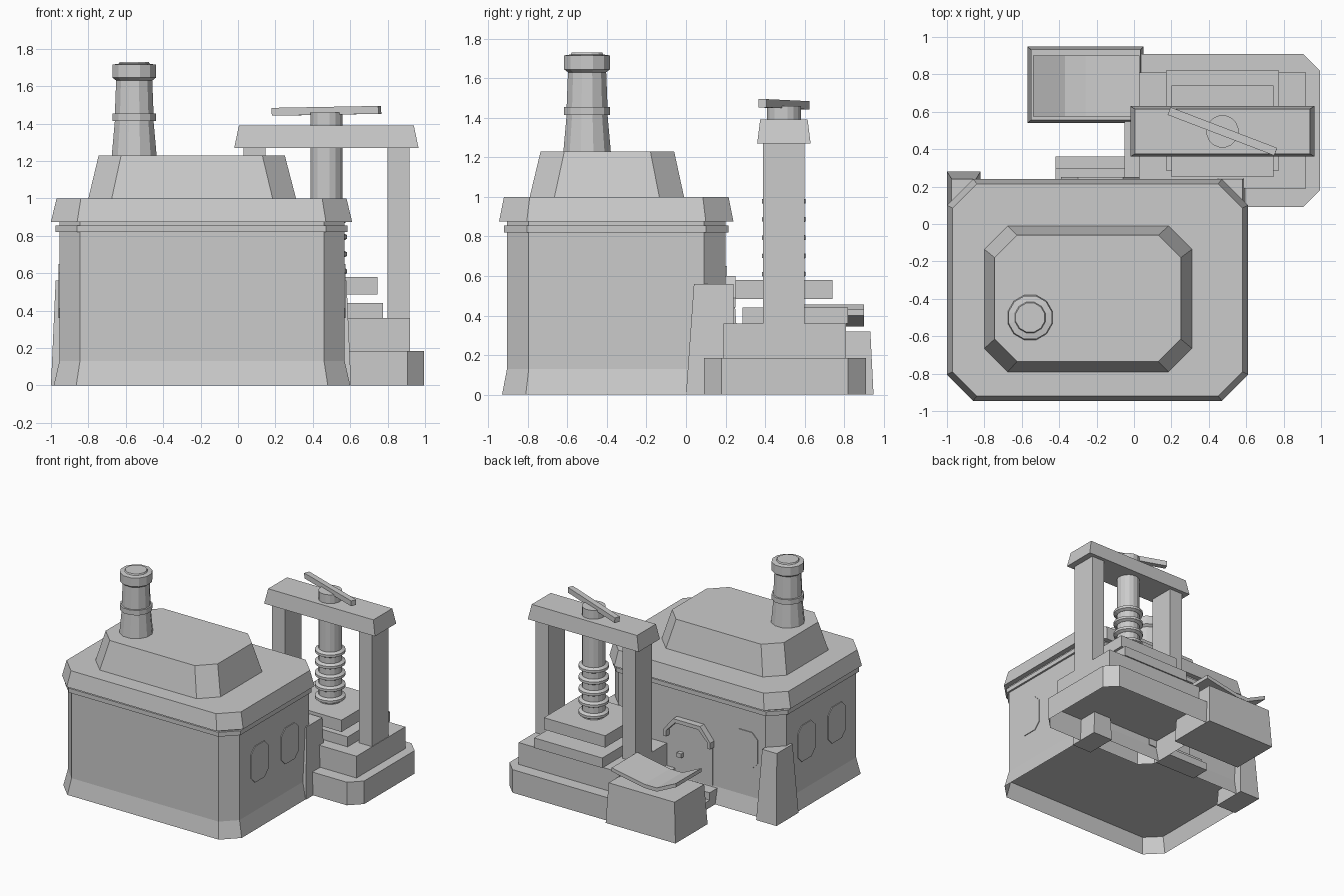
import bpy, bmesh, math
from mathutils import Vector

cube = bpy.data.objects.get("Cube")
if cube:
    bpy.data.objects.remove(cube, do_unlink=True)

stone = bpy.data.materials.new("plain_grey")
stone.use_nodes = True
GREY = (0.6, 0.6, 0.6, 1)
stone.diffuse_color = GREY
stone.node_tree.nodes["Principled BSDF"].inputs["Base Color"].default_value = GREY


def finish(name, bm, closed=True):
    if closed:
        bmesh.ops.recalc_face_normals(bm, faces=bm.faces)
    mesh = bpy.data.meshes.new(name)
    bm.to_mesh(mesh)
    bm.free()
    mesh.materials.append(stone)
    obj = bpy.data.objects.new(name, mesh)
    bpy.context.collection.objects.link(obj)
    return obj


def loft(name, rings, bottom=True, top=True):
    """Skin a stack of matching point rings."""
    bm = bmesh.new()
    loops = [[bm.verts.new(p) for p in ring] for ring in rings]
    n = len(loops[0])
    for low, high in zip(loops, loops[1:]):
        for i in range(n):
            j = (i + 1) % n
            bm.faces.new((low[i], low[j], high[j], high[i]))
    if bottom:
        bm.faces.new(loops[0][::-1])
    if top:
        bm.faces.new(loops[-1])
    return finish(name, bm, bottom and top)


def rect(z, x0, x1, y0, y1, c=0):
    """Rectangle ring at height z, with corners cut by c."""
    if not c:
        return [(x0, y0, z), (x1, y0, z), (x1, y1, z), (x0, y1, z)]
    return [(x0 + c, y0, z), (x1 - c, y0, z), (x1, y0 + c, z), (x1, y1 - c, z),
            (x1 - c, y1, z), (x0 + c, y1, z), (x0, y1 - c, z), (x0, y0 + c, z)]


def box(name, x0, x1, y0, y1, z0, z1):
    return loft(name, [rect(z0, x0, x1, y0, y1), rect(z1, x0, x1, y0, y1)])


def turned(name, x, y, profile, sides):
    """Round part from (radius, height) pairs."""
    turn = [2 * math.pi * (i + 0.5) / sides for i in range(sides)]
    return loft(name, [[(x + r * math.cos(a), y + r * math.sin(a), z) for a in turn]
                       for r, z in profile])


def extrude(name, outline, place, depth):
    """Outline of (a, b) pairs, placed in space and pushed along depth."""
    bm = bmesh.new()
    face = bm.faces.new([bm.verts.new(place(a, b)) for a, b in outline])
    moved = bmesh.ops.extrude_face_region(bm, geom=[face])["geom"]
    verts = [v for v in moved if isinstance(v, bmesh.types.BMVert)]
    bmesh.ops.translate(bm, verts=verts, vec=Vector(depth))
    return finish(name, bm)


def cut_panel(a0, a1, b0, b1, c):
    return [(p[0], p[1]) for p in rect(0, a0, a1, b0, b1, c)]


# House: hollow flared skirt, walls, trim band, eave and raised roof
WALL = (-0.955, 0.57, -0.905, 0.2)
loft("house_skirt", [rect(0, -0.985, 0.6, -0.93, 0.23, 0.12),
                     rect(0.13, *WALL, 0.11)], bottom=False, top=False)
loft("house_walls", [rect(0.13, *WALL, 0.11), rect(0.88, *WALL, 0.11)])
loft("wall_trim", [rect(z, -0.975, 0.585, -0.92, 0.215, 0.115) for z in (0.82, 0.855)])
loft("roof_eave", [rect(0.875, -1, 0.61, -0.945, 0.24, 0.14),
                   rect(1, -0.97, 0.58, -0.92, 0.215, 0.13)])
loft("raised_roof", [rect(1, -0.8, 0.31, -0.79, -0.01, 0.125),
                     rect(1.23, -0.745, 0.25, -0.735, -0.06, 0.12)])

# Chimney
turned("chimney", -0.555, -0.5,
       [(0.125, 1.22), (0.107, 1.415), (0.12, 1.415), (0.12, 1.455), (0.107, 1.455),
        (0.1, 1.63), (0.12, 1.645), (0.12, 1.715), (0.085, 1.72), (0.08, 1.73)], 12)

# Sloped buttresses on the back corners
for side, x0, x1, back in (("right", -1, -0.82, 0.28), ("left", 0.43, 0.605, 0.25)):
    loft("buttress_" + side, [rect(0, x0, x1, 0, back),
                              rect(0.56, x0 + 0.025, x1 - 0.025, 0.04, 0.24)])

# Side windows, two on each end wall
for side, x, push in (("left", 0.57, 0.006), ("right", -0.955, -0.006)):
    for i, y in enumerate((-0.655, -0.27)):
        extrude(f"window_{side}_{i + 1}", cut_panel(y, y + 0.22, 0.36, 0.65, 0.05),
                lambda a, b: (x, a, b), (push, 0, 0))


# Back wall: window, door, arched hood, knob and steps
def on_back(a, b):
    return (a, 0.2, b)


extrude("back_window", cut_panel(-0.78, -0.56, 0.36, 0.65, 0.05), on_back, (0, 0.006, 0))
DOOR_X = -0.18
extrude("door", [(DOOR_X + a, b) for a, b in
                 ((-0.2, 0.13), (0.2, 0.13), (0.2, 0.48), (0.11, 0.57), (-0.11, 0.57), (-0.2, 0.48))],
        on_back, (0, 0.008, 0))
arch = [(-0.21, 0.44), (-0.21, 0.49), (-0.12, 0.6), (0.12, 0.6), (0.21, 0.49), (0.21, 0.44)]
inner = [(a * 0.86, b - (0.03 if b > 0.5 else 0)) for a, b in reversed(arch)]
extrude("door_hood", [(DOOR_X + a, b) for a, b in arch + inner], on_back, (0, 0.05, 0))
box("door_knob", -0.125, -0.085, 0.2, 0.24, 0.295, 0.33)
box("upper_step", -0.42, -0.05, 0.2, 0.3, 0.06, 0.12)
box("lower_step", -0.42, -0.05, 0.2, 0.36, 0, 0.06)

# Press: hollow base, stacked tiers and pressing plate
loft("press_base", [rect(z, -0.05, 0.995, 0.09, 0.91, 0.09) for z in (0, 0.185)], bottom=False)
box("press_tier", 0.03, 0.92, 0.19, 0.81, 0.185, 0.36)
box("press_bed", 0.17, 0.775, 0.285, 0.82, 0.36, 0.44)
box("press_plate", 0.2, 0.745, 0.25, 0.74, 0.485, 0.58)

# Press frame
PX, PY = 0.473, 0.495
for side, s in (("left", 1), ("right", -1)):
    cx = PX + s * 0.385
    box("press_post_" + side, cx - 0.058, cx + 0.058, 0.39, 0.6, 0.36, 1.28)
loft("press_beam", [rect(1.27, -0.02, 0.965, 0.36, 0.63),
                    rect(1.39, 0.005, 0.94, 0.375, 0.615)])

# Screw with thread rings and turning bar
turned("press_screw", PX, PY, [(0.087, 0.57), (0.087, 1.46)], 16)
for i in range(5):
    z = 0.61 + i * 0.092
    turned(f"screw_ring_{i + 1}", PX, PY,
           [(0.09, z - 0.022), (0.112, z - 0.01), (0.112, z + 0.01), (0.09, z + 0.022)], 16)
bar = box("turning_bar", -0.305, 0.305, -0.022, 0.022, -0.021, 0.021)
bar.location = (PX, PY, 1.468)
bar.rotation_euler = (0, -0.017, -0.365)

# Collecting box with a folded tray on top
loft("collecting_box", [rect(0, -0.57, 0.05, 0.54, 0.948),
                        rect(0.32, -0.55, 0.035, 0.555, 0.932)])
fold = [(0.03, 0.4), (-0.26, 0.345), (-0.37, 0.345), (-0.54, 0.425)]
tray = fold + [(a, b + 0.03) for a, b in reversed(fold)]
extrude("folded_tray", tray, lambda a, b: (a, 0.575, b), (0, 0.325, 0))
